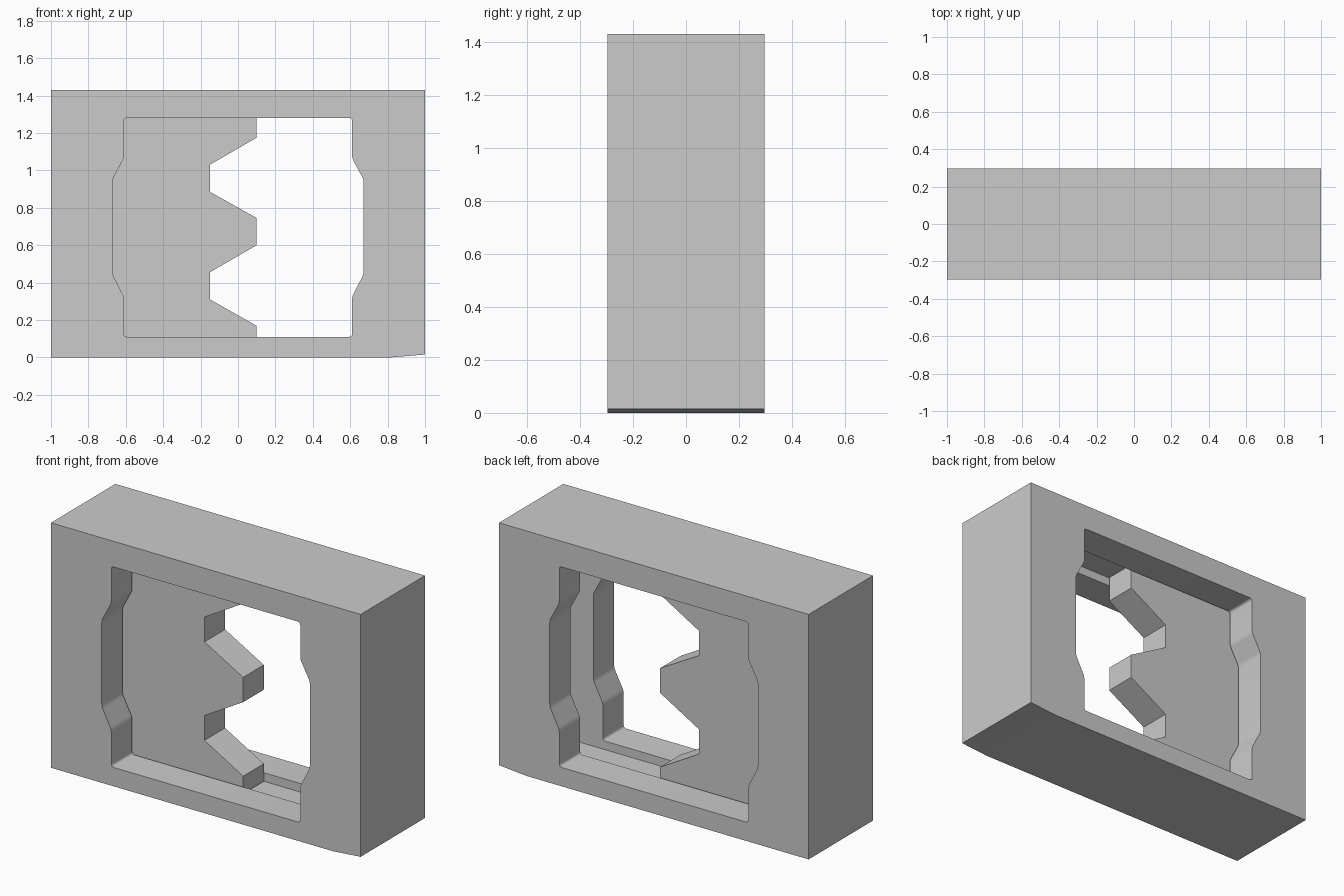
import bpy, bmesh, math

if "Cube" in bpy.data.objects:
    bpy.data.objects.remove(bpy.data.objects["Cube"])


def prism(name, pts, y0, y1, rounding=0.0):
    """Extrude an (x, z) outline from y0 to y1, optionally rounding its corners."""
    bm = bmesh.new()
    front = [bm.verts.new((x, y0, z)) for x, z in pts]
    back = [bm.verts.new((x, y1, z)) for x, z in pts]
    bm.faces.new(front)
    bm.faces.new(back[::-1])
    n = len(pts)
    for i in range(n):
        j = (i + 1) % n
        bm.faces.new((front[j], front[i], back[i], back[j]))
    bmesh.ops.recalc_face_normals(bm, faces=bm.faces)
    if rounding:
        long_edges = [e for e in bm.edges
                      if abs(e.verts[0].co.y - e.verts[1].co.y) > 1e-4]
        bmesh.ops.bevel(bm, geom=long_edges, offset=rounding, segments=3,
                        profile=0.5, affect='EDGES')
    mesh = bpy.data.meshes.new(name)
    bm.to_mesh(mesh)
    bm.free()
    obj = bpy.data.objects.new(name, mesh)
    bpy.context.collection.objects.link(obj)
    return obj


def cut(target, cutter):
    """Subtract the cutter from the target and discard it."""
    mod = target.modifiers.new("cut", 'BOOLEAN')
    mod.operation = 'DIFFERENCE'
    mod.solver = 'EXACT'
    mod.object = cutter
    bpy.context.view_layer.objects.active = target
    bpy.ops.object.modifier_apply(modifier=mod.name)
    bpy.data.objects.remove(cutter, do_unlink=True)


# Wall block with a slight bottom slope at the right end
frame = prism("door_frame",
              [(-1, 0), (0.82, 0), (1, 0.015), (1, 1.43), (-1, 1.43)],
              -0.297, 0.297)

# Doorway opening, widened in the middle
side = [(0.61, 0.11), (0.61, 0.325), (0.672, 0.445),
        (0.672, 0.95), (0.61, 1.065), (0.61, 1.28)]
outline = side + [(-x, z) for x, z in reversed(side)]
cut(frame, prism("opening_cutter", outline, -0.5, 0.5, 0.015))

# Inner pocket and track that the door slides in
pocket = [(-0.92, 0.06), (0.92, 0.06), (0.92, 1.33), (-0.92, 1.33)]
cut(frame, prism("pocket_cutter", pocket, -0.105, 0.105))

# Sliding door leaf with a toothed closing edge
teeth = [(0.10, 0.065), (0.10, 0.168), (-0.15, 0.31), (-0.15, 0.455),
         (0.10, 0.6), (0.10, 0.745), (-0.15, 0.885), (-0.15, 1.03),
         (0.10, 1.175), (0.10, 1.325)]
door = prism("sliding_door", [(-0.9, 1.325), (-0.9, 0.065)] + teeth,
             -0.095, 0.095)

# Smooth the small rounded corners, keep real edges sharp
bpy.ops.object.select_all(action='DESELECT')
frame.select_set(True)
bpy.context.view_layer.objects.active = frame
bpy.ops.object.shade_smooth_by_angle(angle=math.radians(32))
